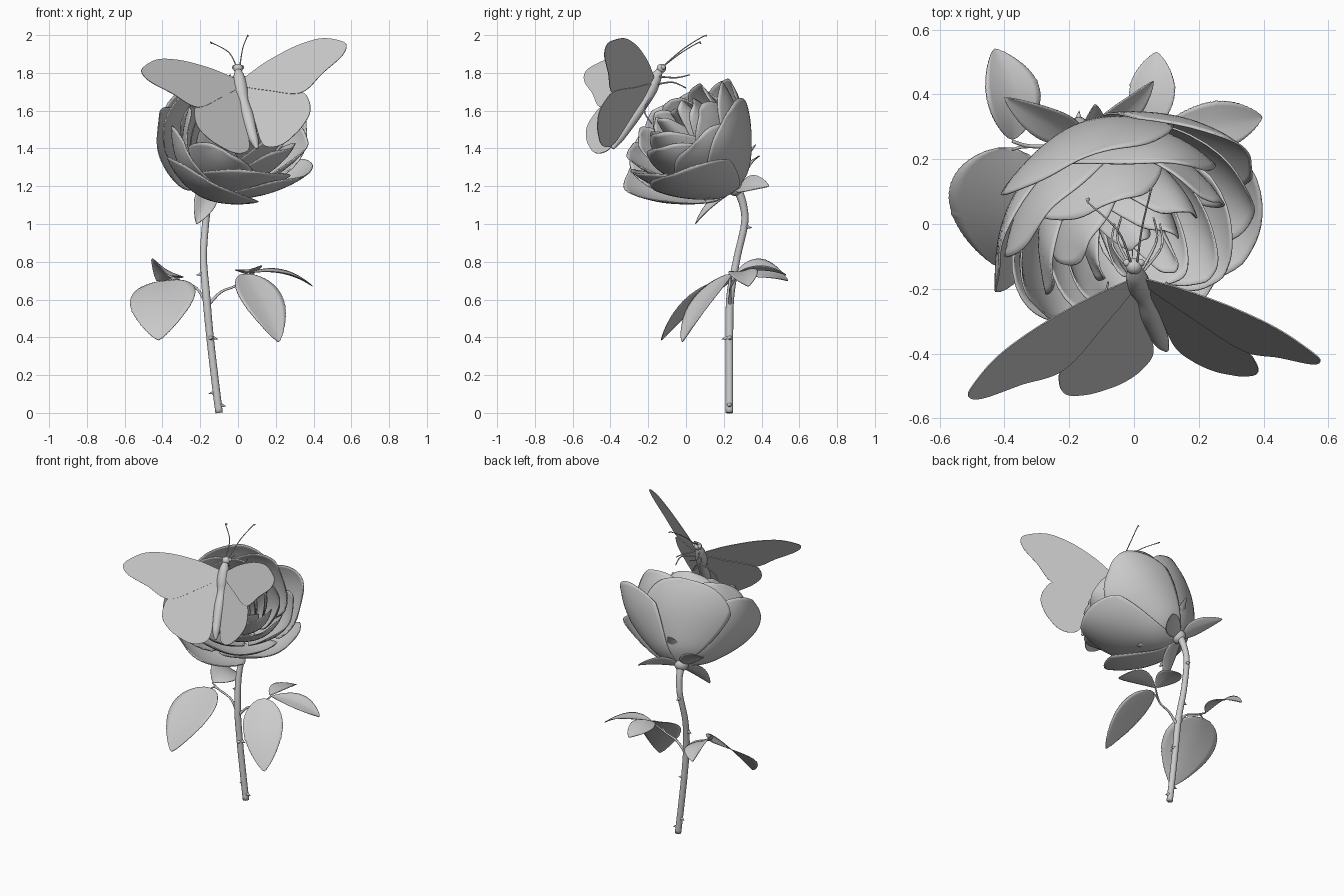
import bpy, bmesh, math
from mathutils import Vector as V

if "Cube" in bpy.data.objects:
    bpy.data.objects.remove(bpy.data.objects["Cube"])

HIP = V((-0.15, 0.265, 1.19))
AXIS = V((0.32, -0.69, 0.665)).normalized()
ROT = AXIS.to_track_quat('Z', 'Y')


def make(name, verts, faces, thick=0.0):
    me = bpy.data.meshes.new(name)
    me.from_pydata([tuple(v) for v in verts], [], faces)
    bm = bmesh.new()
    bm.from_mesh(me)
    bmesh.ops.remove_doubles(bm, verts=bm.verts, dist=1e-5)
    bmesh.ops.recalc_face_normals(bm, faces=bm.faces)
    bm.to_mesh(me)
    bm.free()
    me.shade_smooth()
    ob = bpy.data.objects.new(name, me)
    bpy.context.collection.objects.link(ob)
    if thick:
        m = ob.modifiers.new("thickness", 'SOLIDIFY')
        m.thickness, m.offset = thick, 0
    return ob


def grid(name, fn, nu, nv, thick):
    verts = [fn(i / nu, j / nv) for j in range(nv + 1) for i in range(nu + 1)]
    w = nu + 1
    faces = [(j*w + i, j*w + i + 1, (j+1)*w + i + 1, (j+1)*w + i) for j in range(nv) for i in range(nu)]
    return make(name, verts, faces, thick)


def spline(pts, t, closed=False):
    """Catmull-Rom point at t in 0..1 through tuples of any length."""
    n = len(pts)
    x = t * (n if closed else n - 1)
    k = min(int(x), n - 1 if closed else n - 2)
    f = x - k
    get = lambda i: pts[i % n] if closed else pts[max(0, min(n - 1, i))]
    return [0.5 * (2*b + (c - a)*f + (2*a - 5*b + 4*c - d)*f*f + (3*b - a - 3*c + d)*f**3)
            for a, b, c, d in zip(get(k-1), get(k), get(k+1), get(k+2))]


def tube(name, pts, sides=12, steps=6):
    """Swept tube through (x, y, z, radius) points."""
    n = (len(pts) - 1) * steps
    P = [spline(pts, i / n) for i in range(n + 1)]
    C = [V(p[:3]) for p in P]
    verts, faces = [], []
    for i, p in enumerate(P):
        d = (C[min(n, i+1)] - C[max(0, i-1)]).normalized()
        a = d.cross(V((0.3, 1, 0.1))).normalized()
        b = d.cross(a)
        for k in range(sides):
            q = 2 * math.pi * k / sides
            verts.append(C[i] + (a*math.cos(q) + b*math.sin(q)) * max(p[3], 0.0008))
    for i in range(n):
        for k in range(sides):
            l = (k + 1) % sides
            faces.append((i*sides + k, i*sides + l, (i+1)*sides + l, (i+1)*sides + k))
    faces += [tuple(range(sides)), tuple(range(n*sides, (n+1)*sides))]
    return make(name, verts, faces)


def ball(name, loc, size, quat=None):
    bpy.ops.mesh.primitive_uv_sphere_add(segments=20, ring_count=12, location=loc)
    ob = bpy.context.object
    ob.name, ob.scale = name, size
    if quat:
        ob.rotation_euler = quat.to_euler()
    bpy.ops.object.shade_smooth()


# Stem and thorns
stem_pts = [(-0.10, 0.23, 0, .02), (-0.125, 0.23, 0.2, .02), (-0.15, 0.23, 0.42, .02),
            (-0.168, 0.235, 0.62, .021), (-0.183, 0.27, 0.82, .019), (-0.172, 0.31, 1.0, .019),
            (-0.16, 0.303, 1.1, .02), (-0.152, 0.275, 1.18, .024)]
tube("stem", stem_pts, 14)
for k, (t, dx, dy) in enumerate([(.04, 1, 0), (.085, -1, .2), (.27, 1, .1), (.27, .2, -1), (.51, -1, 0), (.7, .1, 1)]):
    p = V(spline(stem_pts, t)[:3])
    d = V((dx, dy, 0)).normalized()
    a, b = p + d * .014, p + d * .042 + V((0, 0, -.006))
    tube(f"thorn_{k}", [(*a, .014), (*((a + b) / 2), .006), (*b, .001)], 8, 3)

# Hip under the flower
ball("hip", HIP + AXIS * 0.005, (.046, .046, .042), ROT)

# Petals: cup profiles run from open outer layers to closed inner ones
OPEN = [(.04, 0), (.33, .11), (.58, .31), (.82, .57), (.97, .81), (1.04, 1)]
SHUT = [(.12, .02), (.52, .16), (.82, .38), (.97, .6), (1, .82), (.92, 1)]


def petal(name, ang, half, R, H, opening, phase):
    def fn(u, v):
        u = 2*u - 1
        s = v * (1 - 0.36 * abs(u)**2.6 + 0.03 * max(0, 1 - 5*abs(u)))
        o, c = spline(OPEN, s), spline(SHUT, s)
        r = R * (o[0]*opening + c[0]*(1 - opening))
        z = H * (o[1]*opening + c[1]*(1 - opening))
        r *= 1 + 0.09*u
        r += 0.016 * s**3 * math.sin(4*u + phase)
        z += 0.014 * s**3 * math.sin(3*u + 2*phase)
        a = ang + half * u * (0.75 + 0.25*math.sin(math.pi * min(1, s)))
        # the bloom is wider than it is tall
        return HIP + ROT @ V((1.04*r*math.cos(a), 0.86*r*math.sin(a), z))
    grid(name, fn, 22, 16, 0.006)


layers = [(5, .42, .43, 50, 1), (5, .365, .485, 52, .9), (5, .295, .54, 50, .7),
          (4, .22, .565, 55, .5), (3, .15, .57, 62, .25), (3, .085, .57, 70, .1)]
for li, (n, R, H, half, op) in enumerate(layers):
    for k in range(n):
        a = 2*math.pi*k/n + li*0.65 + 0.3
        petal(f"petal_{li}_{k}", a, math.radians(half), R*(1 + .03*math.sin(k*2.3 + li)),
              H*(1 + .04*math.cos(k*1.7 + li)), op, k*1.9 + li)


# Leaves and sepals: blade between base and tip, spread along a side vector
def blade(name, base, tip, side, width, arch=0.03, fold=0.1, wide=0.75, teeth=0.0):
    base, tip = V(base), V(tip)
    d = tip - base
    side = V(side)
    side = (side - d * side.dot(d) / d.length_squared).normalized()
    up = side.cross(d).normalized()
    if up.z < 0:
        up = -up

    def fn(u, t):
        u = 2*u - 1
        w = width/2 * max(0, math.sin(math.pi * t**wide))**0.75
        w += teeth * ((t*26) % 1) * (0 < t < 1)
        return base + d*t + side*(u*w) + up*(arch*4*t*(1-t) + fold*abs(u)**1.5*w)
    return grid(name, fn, 10, 52 if teeth else 20, 0.004)


blade("leaf_left_large", (-.37, .235, .70), (-.42, -.13, .385), (1, -.15, .15), .35, .03, .1, .72, .004)
blade("leaf_right_large", (.03, .235, .735), (.215, -.02, .375), (.9, .3, -.15), .25, .03, .12, .75, .004)
blade("leaf_left_small", (-.375, .26, .73), (-.43, .54, .70), (.85, .1, -.5), .19, .045, .15, .9, .003)
blade("leaf_right_small", (.06, .28, .74), (.395, .33, .67), (0, 1, .1), .15, .035, .15, 1.1, .003)
blade("leaf_right_back", (.05, .28, .745), (.07, .53, .73), (1, 0, .15), .14, .02, .15, 1.0, .003)
tips = [(-.22, .05, 1.0), (-.40, .39, 1.36), (.06, .44, 1.2), (.06, .10, 1.12), (-.12, .37, 1.42)]
for k, t in enumerate(tips):
    d = V(t) - HIP
    blade(f"sepal_{k}", HIP + d*0.08, t, AXIS.cross(d), .12 if k < 3 else .09, .015, .25, .7)

# Leaf stalks
stalks = {
    "stalk_left": [(-.165, .232, .57, .01), (-.22, .24, .66, .007), (-.32, .24, .705, .006), (-.375, .255, .73, .005)],
    "stalk_left_twig": [(-.32, .24, .705, .006), (-.35, .237, .71, .005), (-.375, .23, .695, .004)],
    "stalk_right": [(-.16, .232, .57, .01), (-.09, .235, .64, .007), (-.01, .24, .675, .006), (.06, .28, .742, .005)],
    "stalk_right_twig": [(-.01, .24, .675, .006), (.015, .24, .705, .005), (.033, .233, .73, .004)]}
for name, pts in stalks.items():
    tube(name, pts, 8)

# Butterfly body
tube("butterfly_body", [(0, -.137, 1.815, .016), (.006, -.16, 1.775, .031), (.015, -.19, 1.71, .037), (.03, -.222, 1.645, .029),
                        (.05, -.275, 1.572, .033), (.072, -.332, 1.487, .028), (.085, -.362, 1.444, .024), (.1, -.388, 1.4, .008)], 14)
ball("butterfly_head", (0, -.13, 1.824), (.026, .025, .024))
for s in (-1, 1):
    ball(f"butterfly_eye_{s}", (s*.021, -.12, 1.83), (.012, .012, .012))

# Wings: one shared outline, spread by a span and a chord vector on each side
FORE = [(0, 0), (.2, -.13), (.43, -.2), (.65, -.23), (.85, -.2), (.98, -.08), (1.01, .02), (.92, .14),
        (.69, .27), (.43, .42), (.2, .24)]
HIND = [(0, .02), (.22, .2), (.43, .40), (.45, .56), (.40, .73), (.28, .87), (.17, .95), (.05, 1.01),
        (-.06, 1.0), (-.12, .88), (-.05, .45)]
ROOT = V((.015, -.17, 1.74))
LIFT = V((0, -.003, 0))
sides = {"left": (V((-.52, -.35, .07)), V((-.02, -.30, -.36))),
         "right": (V((.55, -.24, .21)), V((.2, -.27, -.32)))}
for side, (span, chord) in sides.items():
    for part, outline in (("fore", FORE), ("hind", HIND)):
        n = 88
        pts = []
        for i in range(n):
            a, b = spline(outline, i / n, True)
            pts.append(ROOT + span*a + chord*b + (LIFT if part == "fore" else -LIFT))
        make(f"{part}wing_{side}", pts, [tuple(range(n))], 0.004).data.shade_flat()

# Antennae and legs
for k, (m, t) in enumerate([((-.05, -.02, 1.91), (-.14, .065, 1.96)), ((.025, -.01, 1.93), (.05, .095, 1.995))]):
    tube(f"antenna_{k}", [((-.01, .01)[k], -.118, 1.838, .004), (*m, .003), (*t, .003), (t[0] + .002, t[1] + .012, t[2] - .003, .005)], 6)
for s in (-1, 1):
    for k, (a, b, c) in enumerate([((-.14, 1.78), (-.05, 1.775), (.02, 1.79)), ((-.15, 1.74), (-.07, 1.75), (0, 1.72)),
                                   ((-.18, 1.68), (-.22, 1.60), (-.18, 1.53))]):
        tube(f"leg_{s}_{k}", [(.01 + s*.015, *a, .005), (.01 + s*(.06 + .015*k), *b, .004), (.01 + s*(.05 + .02*k), *c, .003)], 6)
